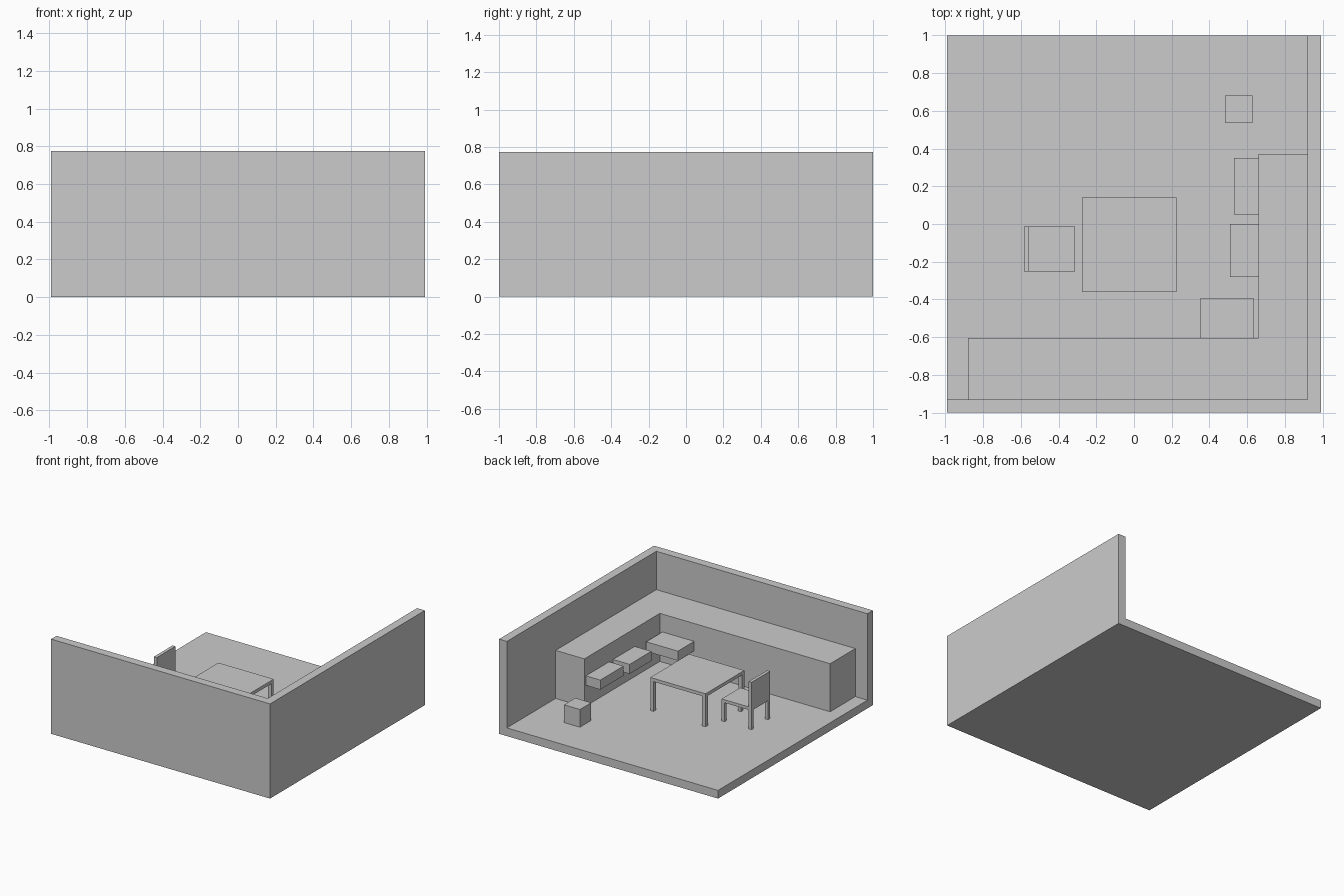
import bpy, bmesh

if "Cube" in bpy.data.objects:
    bpy.data.objects.remove(bpy.data.objects["Cube"])


def prism(name, outline, z0, z1):
    """Extrude a flat counter-clockwise outline from z0 to z1."""
    bm = bmesh.new()
    face = bm.faces.new([bm.verts.new((x, y, z0)) for x, y in outline])
    ext = bmesh.ops.extrude_face_region(bm, geom=[face], use_keep_orig=True)
    top = [g for g in ext["geom"] if isinstance(g, bmesh.types.BMVert)]
    bmesh.ops.translate(bm, verts=top, vec=(0, 0, z1 - z0))
    bmesh.ops.recalc_face_normals(bm, faces=bm.faces)
    mesh = bpy.data.meshes.new(name)
    bm.to_mesh(mesh)
    bm.free()
    ob = bpy.data.objects.new(name, mesh)
    bpy.context.collection.objects.link(ob)
    return ob


def box(name, x0, x1, y0, y1, z0, z1):
    return prism(name, [(x0, y0), (x1, y0), (x1, y1), (x0, y1)], z0, z1)


def legs(name, x0, x1, y0, y1, z1, w):
    """Four square legs flush with the corners of a rectangle."""
    for i, x in enumerate((x0, x1 - w)):
        for j, y in enumerate((y0, y1 - w)):
            box(f"{name}_{2 * i + j + 1}", x, x + w, y, y + w, FLOOR, z1)


X, Y, T = 0.99, 1.0, 0.07      # room half sizes, wall thickness
FLOOR, WALL = 0.067, 0.774     # floor top, wall top
xi, yi = X - T, -Y + T         # inner wall faces

# Room: floor slab and L-shaped wall
box("floor", -X, xi, yi, Y, 0, FLOOR)
prism("walls", [(-X, -Y), (X, -Y), (X, Y), (xi, Y), (xi, yi), (-X, yi)], 0, WALL)

# L-shaped counter along both walls
prism("counter", [(-0.88, yi), (xi, yi), (xi, 0.37), (0.66, 0.37),
                  (0.66, -0.605), (-0.88, -0.605)], FLOOR, 0.46)

# Floating boxes fixed to the counter fronts
for i, (x0, x1, y0, y1) in enumerate([(0.53, 0.66, 0.05, 0.35),
                                      (0.51, 0.66, -0.28, 0.0),
                                      (0.35, 0.637, -0.605, -0.395)]):
    box(f"wall_box_{i + 1}", x0, x1, y0, y1, 0.236, 0.314)

# Small cube on the floor
box("floor_cube", 0.483, 0.627, 0.535, 0.68, FLOOR, 0.212)

# Table
box("table_top", -0.275, 0.225, -0.36, 0.14, 0.31, 0.337)
legs("table_leg", -0.275, 0.225, -0.36, 0.14, 0.31, 0.03)

# Chair
box("chair_seat", -0.583, -0.313, -0.253, -0.013, 0.222, 0.247)
box("chair_back", -0.583, -0.557, -0.253, -0.013, 0.247, 0.454)
legs("chair_leg", -0.583, -0.313, -0.253, -0.013, 0.222, 0.026)
